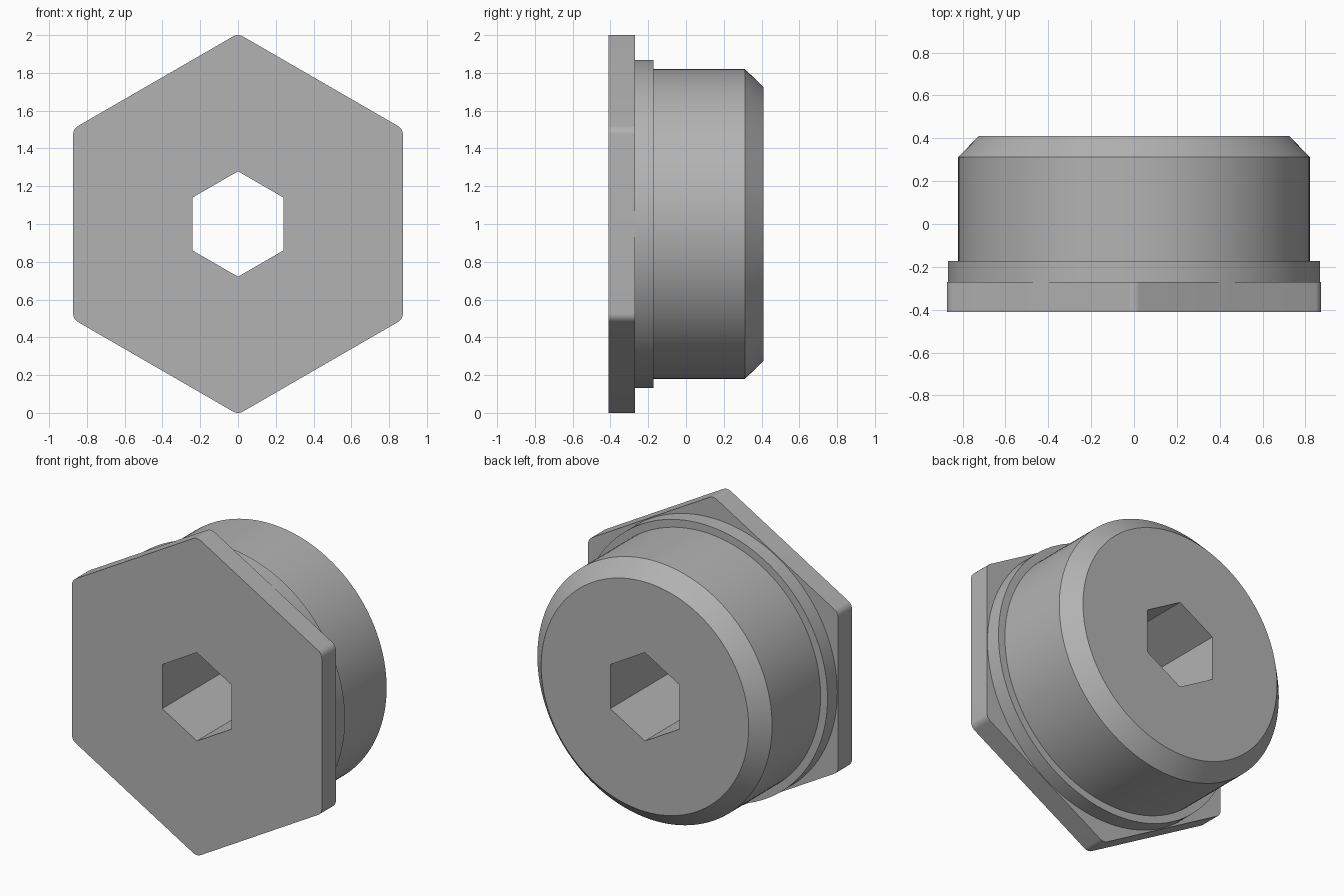
import bpy, bmesh, math

if "Cube" in bpy.data.objects:
    bpy.data.objects.remove(bpy.data.objects["Cube"])

metal = bpy.data.materials.new("grey_metal")
metal.diffuse_color = (0.45, 0.45, 0.45, 1)
metal.use_nodes = True
metal.node_tree.nodes["Principled BSDF"].inputs["Base Color"].default_value = metal.diffuse_color


def circle(r, n=120):
    return [(r * math.cos(2 * math.pi * i / n), r * math.sin(2 * math.pi * i / n)) for i in range(n)]


def hexagon(corner, fillet=0.0, steps=6):
    """Hexagon with points up and down, corners optionally rounded."""
    pts = []
    for k in range(6):
        a = math.radians(30 + 60 * k)
        d = corner - fillet * 2 / math.sqrt(3)
        if not fillet:
            pts.append((d * math.cos(a), d * math.sin(a)))
            continue
        for s in range(steps + 1):
            b = a + math.radians(-30 + 60 * s / steps)
            pts.append((d * math.cos(a) + fillet * math.cos(b),
                        d * math.sin(a) + fillet * math.sin(b)))
    return pts


def build(name, outer, bore, cap_start, cap_end):
    """Loft the outer sections (outline, y), line the bore, and close the flat faces."""
    bm = bmesh.new()

    def ring(pts, y):
        vs = [bm.verts.new((x, y, z + 1)) for x, z in pts]
        es = [bm.edges.new((vs[i], vs[(i + 1) % len(vs)])) for i in range(len(vs))]
        return vs, es

    def wall(a, b):
        n = len(a)
        for i in range(n):
            j = (i + 1) % n
            bm.faces.new((a[i], a[j], b[j], b[i]))

    def flat(a, b):
        bmesh.ops.triangle_fill(bm, use_beauty=True, edges=a[1] + b[1])

    rings = [ring(p, y) for p, y in outer]
    for a, b in zip(rings, rings[1:]):
        if len(a[0]) == len(b[0]):
            wall(a[0], b[0])
        else:
            flat(a, b)
    start, end = ring(bore, outer[0][1]), ring(bore, outer[-1][1])
    wall(start[0], end[0])
    if cap_start:
        flat(rings[0], start)
    if cap_end:
        flat(rings[-1], end)
    bmesh.ops.recalc_face_normals(bm, faces=bm.faces)
    mesh = bpy.data.meshes.new(name)
    bm.to_mesh(mesh)
    bm.free()
    mesh.materials.append(metal)
    ob = bpy.data.objects.new(name, mesh)
    bpy.context.collection.objects.link(ob)
    bpy.ops.object.select_all(action='DESELECT')
    ob.select_set(True)
    bpy.context.view_layer.objects.active = ob
    bpy.ops.object.shade_smooth_by_angle(angle=math.radians(30))


FRONT, HEAD_BACK, COLLAR_BACK, CHAMFER, BACK = -0.41, -0.27, -0.172, 0.312, 0.41
socket = hexagon(0.279)
head = hexagon(1.008, 0.052)

# hexagonal head plate, its back face stopping at the collar
build("hex_head", [(head, FRONT), (head, HEAD_BACK), (circle(0.868), HEAD_BACK)],
      socket, True, False)

# round collar and chamfered plug body
build("plug_body", [(circle(0.868), HEAD_BACK), (circle(0.868), COLLAR_BACK),
                    (circle(0.82), COLLAR_BACK), (circle(0.82), CHAMFER),
                    (circle(0.725), BACK)],
      socket, False, True)
